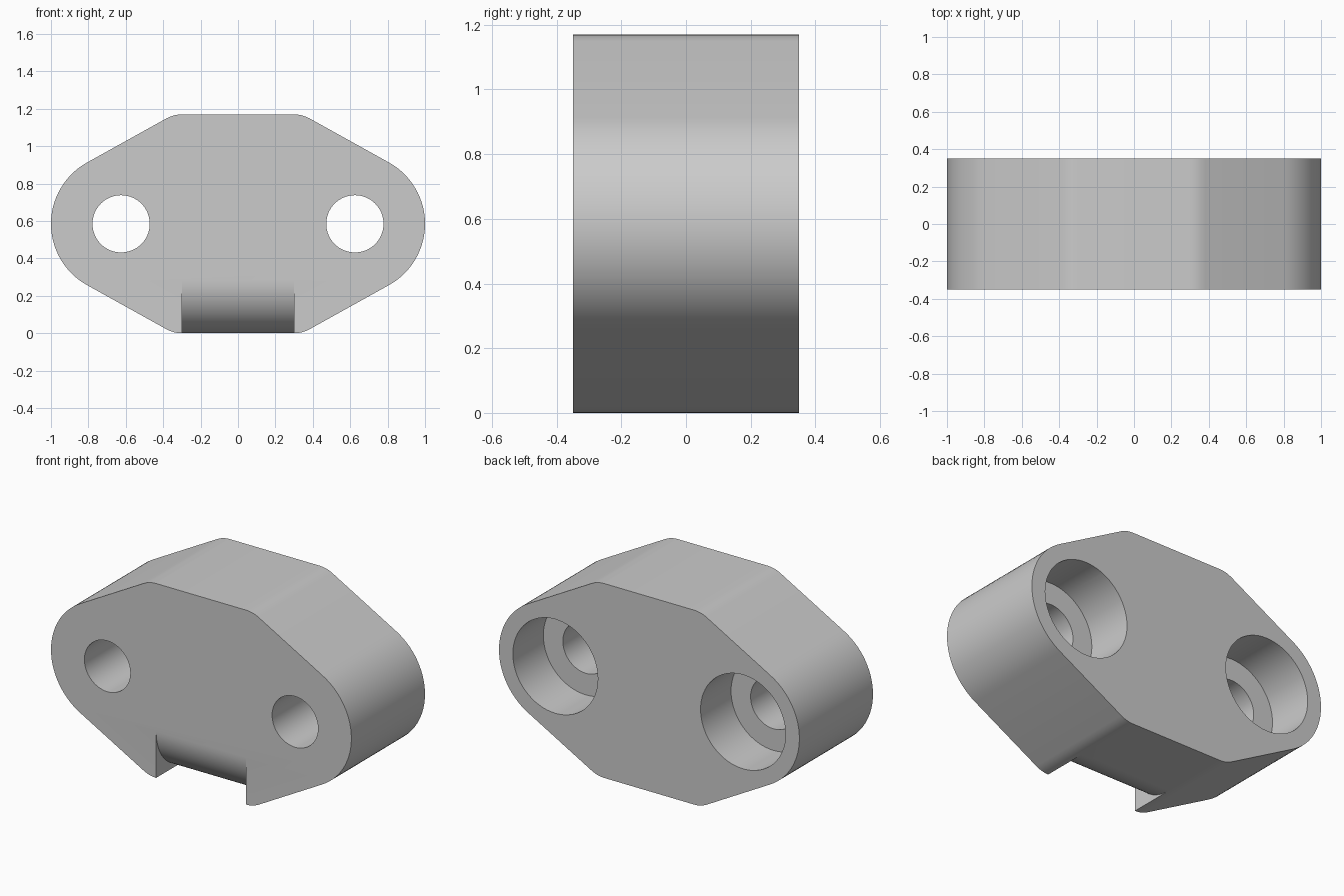
import bpy, bmesh
from math import sin, cos, pi, radians
from mathutils import Vector

cube = bpy.data.objects.get("Cube")
if cube:
    bpy.data.objects.remove(cube)

HALF_DEPTH, MID_Z = 0.35, 0.585
END_X, END_R = 0.625, 0.375
FLAT_X, CORNER_R = 0.3, 0.17
SLOPE = radians(61.4)   # direction the slanted sides face
NOTCH_R = 0.28

grey = bpy.data.materials.new("light grey")
grey.use_nodes = True
colour = (0.6, 0.6, 0.6, 1)
grey.diffuse_color = colour
grey.node_tree.nodes["Principled BSDF"].inputs["Base Color"].default_value = colour


def arc(cx, cy, r, a0, a1, n):
    return [(cx + r * cos(a0 + (a1 - a0) * i / n), cy + r * sin(a0 + (a1 - a0) * i / n))
            for i in range(n + 1)]


def prism(name, points, direction):
    """Extrude a closed ring of 3D points along a direction."""
    bm = bmesh.new()
    face = bm.faces.new([bm.verts.new(p) for p in points])
    out = bmesh.ops.extrude_face_region(bm, geom=[face])
    moved = [v for v in out["geom"] if isinstance(v, bmesh.types.BMVert)]
    bmesh.ops.translate(bm, verts=moved, vec=Vector(direction))
    bmesh.ops.recalc_face_normals(bm, faces=bm.faces)
    mesh = bpy.data.meshes.new(name)
    bm.to_mesh(mesh)
    bm.free()
    mesh.materials.append(grey)
    obj = bpy.data.objects.new(name, mesh)
    bpy.context.collection.objects.link(obj)
    return obj


def cylinder(name, x, r, y0, y1):
    ring = arc(x, MID_Z, r, 0, 2 * pi, 64)[:-1]
    return prism(name, [(px, y0, pz) for px, pz in ring], (0, y1 - y0, 0))


# Body: round ends, slanted sides and softened corners
upper = arc(END_X, 0, END_R, 0, SLOPE, 14)
upper += arc(FLAT_X, MID_Z - CORNER_R, CORNER_R, SLOPE, pi / 2, 4)
right = [(x, -z) for x, z in reversed(upper[1:])] + upper
outline = right + [(-x, z) for x, z in reversed(right)]
body = prism("mounting_block", [(x, -HALF_DEPTH, z + MID_Z) for x, z in outline],
             (0, 2 * HALF_DEPTH, 0))

# Bolt holes with counterbores opening at the back
cutters = []
for side, x in (("left", END_X), ("right", -END_X)):
    cutters.append(cylinder(side + "_bolt_hole_cutter", x, 0.153, -0.5, 0.5))
    cutters.append(cylinder(side + "_counterbore_cutter", x, 0.283, HALF_DEPTH - 0.29, 0.5))

# Notch that leaves a rounded lower front edge
profile = arc(NOTCH_R - HALF_DEPTH, NOTCH_R, NOTCH_R, pi, 1.5 * pi, 20)
profile += [(NOTCH_R - HALF_DEPTH, -0.1), (-0.5, -0.1), (-0.5, NOTCH_R)]
cutters.append(prism("notch_cutter", [(-FLAT_X, y, z) for y, z in profile],
                     (2 * FLAT_X, 0, 0)))

# Cut the body, then smooth its curved faces
bpy.ops.object.select_all(action='DESELECT')
bpy.context.view_layer.objects.active = body
body.select_set(True)
for cutter in cutters:
    mod = body.modifiers.new(cutter.name, 'BOOLEAN')
    mod.operation = 'DIFFERENCE'
    mod.solver = 'EXACT'
    mod.object = cutter
    bpy.ops.object.modifier_apply(modifier=mod.name)
    bpy.data.objects.remove(cutter)
bpy.ops.object.shade_smooth_by_angle(angle=radians(25))
